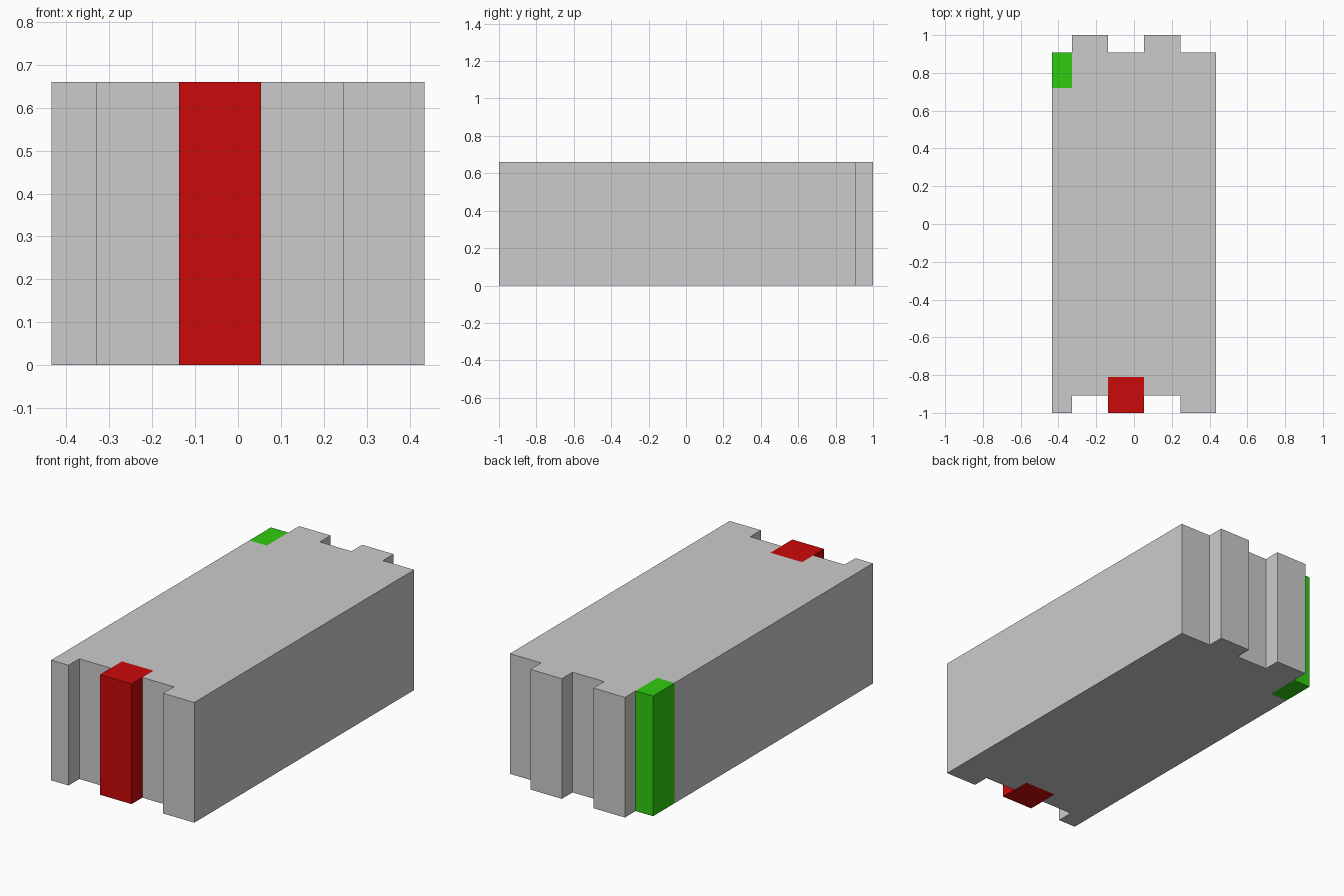
import bpy, bmesh

if "Cube" in bpy.data.objects:
    bpy.data.objects.remove(bpy.data.objects["Cube"])

HEIGHT = 0.66
# shared grid lines in plan
X0, X1, X2, X3, X4, X5 = -0.435, -0.329, -0.138, 0.054, 0.245, 0.435
Y_END, Y_STEP = 1.0, 0.907
RED_IN, GREEN_IN = -0.81, 0.72


def prism(name, outline, color=None):
    """Extrude a counter-clockwise plan outline from the ground up."""
    bm = bmesh.new()
    base = bm.faces.new([bm.verts.new((x, y, 0)) for x, y in outline])
    top = bmesh.ops.extrude_face_region(bm, geom=[base], use_keep_orig=True)
    verts = [v for v in top["geom"] if isinstance(v, bmesh.types.BMVert)]
    bmesh.ops.translate(bm, verts=verts, vec=(0, 0, HEIGHT))
    bmesh.ops.recalc_face_normals(bm, faces=bm.faces)
    mesh = bpy.data.meshes.new(name)
    bm.to_mesh(mesh)
    bm.free()
    obj = bpy.data.objects.new(name, mesh)
    bpy.context.collection.objects.link(obj)
    if color:
        mat = bpy.data.materials.new(name + "_color")
        mat.diffuse_color = color
        mat.use_nodes = True
        mat.node_tree.nodes["Principled BSDF"].inputs["Base Color"].default_value = mat.diffuse_color
        mesh.materials.append(mat)
    return obj


def rect(xa, xb, ya, yb):
    return [(xa, ya), (xb, ya), (xb, yb), (xa, yb)]


# main block: slots at the front, matching tabs at the back, pockets for the markers
prism("block_body", [
    (X0, -Y_END), (X1, -Y_END), (X1, -Y_STEP), (X2, -Y_STEP),
    (X2, RED_IN), (X3, RED_IN), (X3, -Y_STEP), (X4, -Y_STEP),
    (X4, -Y_END), (X5, -Y_END), (X5, Y_STEP), (X4, Y_STEP),
    (X4, Y_END), (X3, Y_END), (X3, Y_STEP), (X2, Y_STEP),
    (X2, Y_END), (X1, Y_END), (X1, GREEN_IN), (X0, GREEN_IN),
])

# red front tongue between the slots
prism("front_marker", rect(X2, X3, -Y_END, RED_IN), (0.6, 0.003, 0.003, 1))

# green marker at the back left corner
prism("corner_marker", rect(X0, X1, GREEN_IN, Y_STEP), (0.03, 0.6, 0.005, 1))
